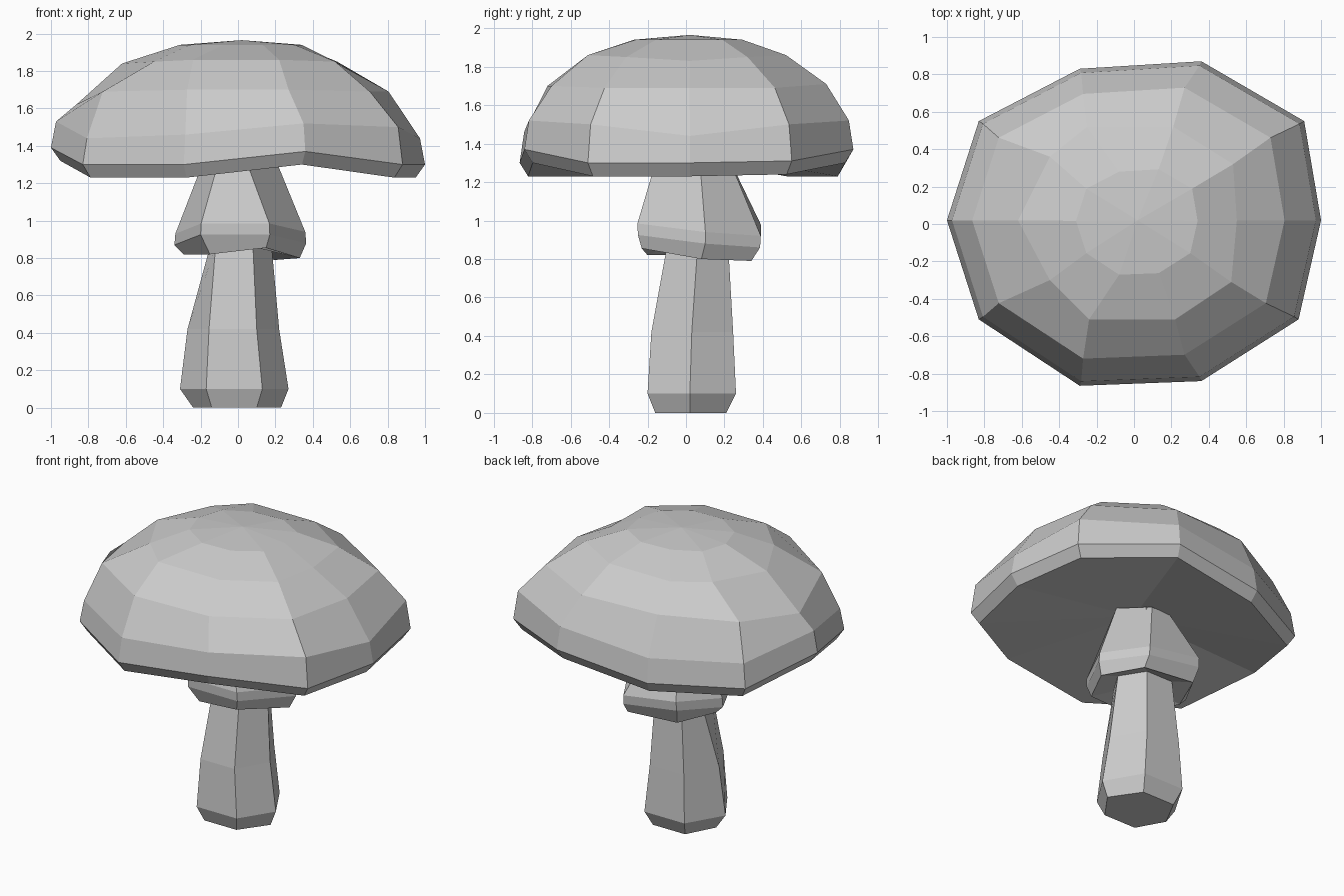
import bpy, bmesh

if "Cube" in bpy.data.objects:
    bpy.data.objects.remove(bpy.data.objects["Cube"])


def loft(name, rings, top=None, bottom=None):
    """Skin bottom-to-top rings; close ends with a fan to a point, or an n-gon."""
    bm = bmesh.new()
    loops = [[bm.verts.new(p) for p in ring] for ring in rings]
    n = len(loops[0])
    for a, b in zip(loops, loops[1:]):
        for i in range(n):
            j = (i + 1) % n
            bm.faces.new((a[i], a[j], b[j], b[i]))
    for loop, tip in ((loops[0], bottom), (loops[-1], top)):
        if tip:
            v = bm.verts.new(tip)
            for i in range(n):
                bm.faces.new((loop[i], loop[(i + 1) % n], v))
        else:
            bm.faces.new(loop)
    bmesh.ops.recalc_face_normals(bm, faces=bm.faces[:])
    mesh = bpy.data.meshes.new(name)
    bm.to_mesh(mesh)
    bm.free()
    obj = bpy.data.objects.new(name, mesh)
    bpy.context.collection.objects.link(obj)
    return obj


# Cap: ten-sided irregular outline, scaled ring by ring, with an uneven rim
outline = [(1, .02), (.91, .55), (.36, .87), (-.29, .83), (-.83, .55),
           (-1, .02), (-.83, -.51), (-.29, -.865), (.36, -.84), (.88, -.51)]
crown = [(.55, .02), (.53, .32), (.21, .52), (-.25, .52), (-.45, .36),
         (-.62, .02), (-.45, -.30), (-.24, -.51), (.22, -.51), (.52, -.31)]
rim = [0, .01, .07, 0, 0, .09, 0, 0, .07, 0]
brow = [-.01, .05, .07, .01, .01, .08, -.01, .01, .07, .05]
shoulder = [0, 0, .02, .02, 0, -.07, 0, .01, .01, 0]
crest = [-.02, 0, .01, .01, 0, -.01, 0, .01, .01, 0]

# shape, scale, x shift, height, height variation
cap_levels = [(outline, .95, 0, 1.23, rim), (outline, 1, 0, 1.30, rim),
              (outline, .973, 0, 1.45, brow),
              (outline, .835, -.03, 1.69, shoulder),
              (crown, 1, 0, 1.85, crest),
              (outline, .325, .015, 1.94, [0] * 10)]
cap_rings = [[(x * s + dx, (y - .015) * s + .015, z + w)
              for (x, y), w in zip(shape, wave)]
             for shape, s, dx, z, wave in cap_levels]
# the underside is hollowed up towards the stem
loft("mushroom_cap", cap_rings, top=(.02, .02, 1.965), bottom=(.02, .02, 1.36))


# Stem: leaning hexagon sections (left x, inner left x, inner right x, right x,
# front y, middle y, back y, height)
def hexagon(x0, x1, x2, x3, y0, y1, y2, z):
    return [(x0, y1, z), (x1, y0, z), (x2, y0, z),
            (x3, y1, z), (x2, y2, z), (x1, y2, z)]


loft("stem", [hexagon(*s) for s in (
    (-.24, -.14, .10, .23, -.16, .02, .21, 0),
    (-.31, -.17, .13, .27, -.20, .02, .26, .10),
    (-.27, -.155, .10, .22, -.18, .03, .245, .42),
    (-.15, -.12, .08, .18, -.10, .06, .22, .86),
    (-.13, -.09, .07, .16, -.10, .06, .20, 1.33))])

# Skirt: flared collar with a rounded lip below the cap
lip = [(-.34, .09, .87), (-.20, -.25, .925), (.17, -.25, .925),
       (.365, .10, .88), (.20, .385, .86), (-.20, .385, .92)]
upper_lip = [(x * .985, y * 1.01, z + .06) for x, y, z in lip]
skirt_rings = [
    hexagon(-.15, -.11, .08, .18, -.10, .06, .22, .86),
    [(-.29, .09, .82), (-.15, -.20, .82), (.15, -.23, .855),
     (.33, .08, .80), (.20, .34, .79), (-.18, .35, .82)],
    lip, upper_lip,
    hexagon(-.18, -.10, .04, .20, -.15, .07, .22, 1.33)]
loft("stem_skirt", skirt_rings)
